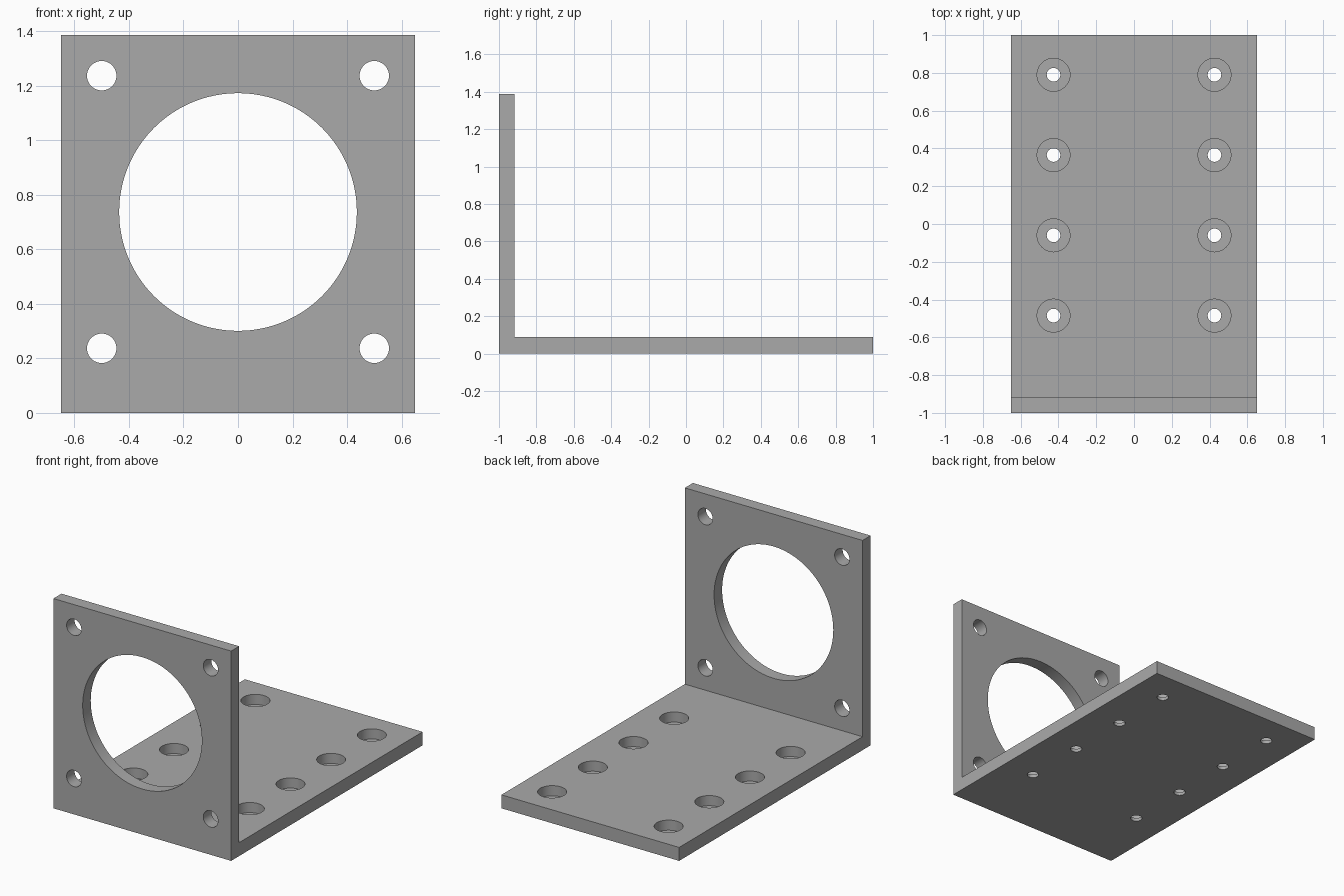
import bpy, bmesh
from mathutils import Matrix, Vector

cube = bpy.data.objects.get("Cube")
if cube:
    bpy.data.objects.remove(cube, do_unlink=True)

HALF_W, HEIGHT = 0.65, 1.387
BASE_T, WALL_T = 0.089, 0.084

# Single grey material
grey = bpy.data.materials.new("plain grey")
grey.use_nodes = True
colour = (0.4, 0.4, 0.4, 1)
grey.diffuse_color = colour
grey.node_tree.nodes["Principled BSDF"].inputs["Base Color"].default_value = colour


def add_object(name, bm):
    bmesh.ops.recalc_face_normals(bm, faces=bm.faces)
    mesh = bpy.data.meshes.new(name)
    bm.to_mesh(mesh)
    bm.free()
    mesh.materials.append(grey)
    obj = bpy.data.objects.new(name, mesh)
    bpy.context.collection.objects.link(obj)
    return obj


def add_cylinder(bm, centre, radius, depth, axis, sides=64):
    turn = Vector((0, 0, 1)).rotation_difference(Vector(axis)).to_matrix().to_4x4()
    bmesh.ops.create_cone(bm, cap_ends=True, segments=sides, radius1=radius,
                          radius2=radius, depth=depth,
                          matrix=Matrix.Translation(centre) @ turn)


# L-shaped plate: side profile extruded across the width
bm = bmesh.new()
wall_y = -1 + WALL_T
profile = [(-1, 0), (1, 0), (1, BASE_T), (wall_y, BASE_T), (wall_y, HEIGHT), (-1, HEIGHT)]
face = bm.faces.new([bm.verts.new((-HALF_W, y, z)) for y, z in profile])
extruded = bmesh.ops.extrude_face_region(bm, geom=[face])["geom"]
bmesh.ops.translate(bm, vec=(2 * HALF_W, 0, 0),
                    verts=[v for v in extruded if isinstance(v, bmesh.types.BMVert)])
bracket = add_object("mounting_bracket", bm)

# Cutters: wall and base through holes, then the base counterbores
through, bores = bmesh.new(), bmesh.new()
mid_y, mid_z = -1 + WALL_T / 2, 0.737
add_cylinder(through, (0, mid_y, mid_z), 0.436, 0.2, (0, 1, 0), 128)
for side in (-1, 1):
    for dz in (-0.5, 0.5):
        add_cylinder(through, (side * 0.5, mid_y, mid_z + dz), 0.054, 0.2, (0, 1, 0))
    for row in range(4):
        x, y = side * 0.426, -0.485 + row * 0.425
        add_cylinder(through, (x, y, BASE_T / 2), 0.036, 0.2, (0, 0, 1))
        add_cylinder(bores, (x, y, 0.022 + 0.1), 0.087, 0.2, (0, 0, 1))

bpy.context.view_layer.objects.active = bracket
bracket.select_set(True)
for name, cutter_bm in (("through_hole_cutter", through), ("counterbore_cutter", bores)):
    cutter = add_object(name, cutter_bm)
    cutter.hide_render = True
    cut = bracket.modifiers.new(name, 'BOOLEAN')
    cut.operation = 'DIFFERENCE'
    cut.solver = 'EXACT'
    cut.object = cutter
    bpy.ops.object.modifier_apply(modifier=cut.name)
    bpy.data.objects.remove(cutter, do_unlink=True)

# Smooth hole walls with crisp rims
bpy.ops.object.shade_smooth_by_angle(angle=0.5)
